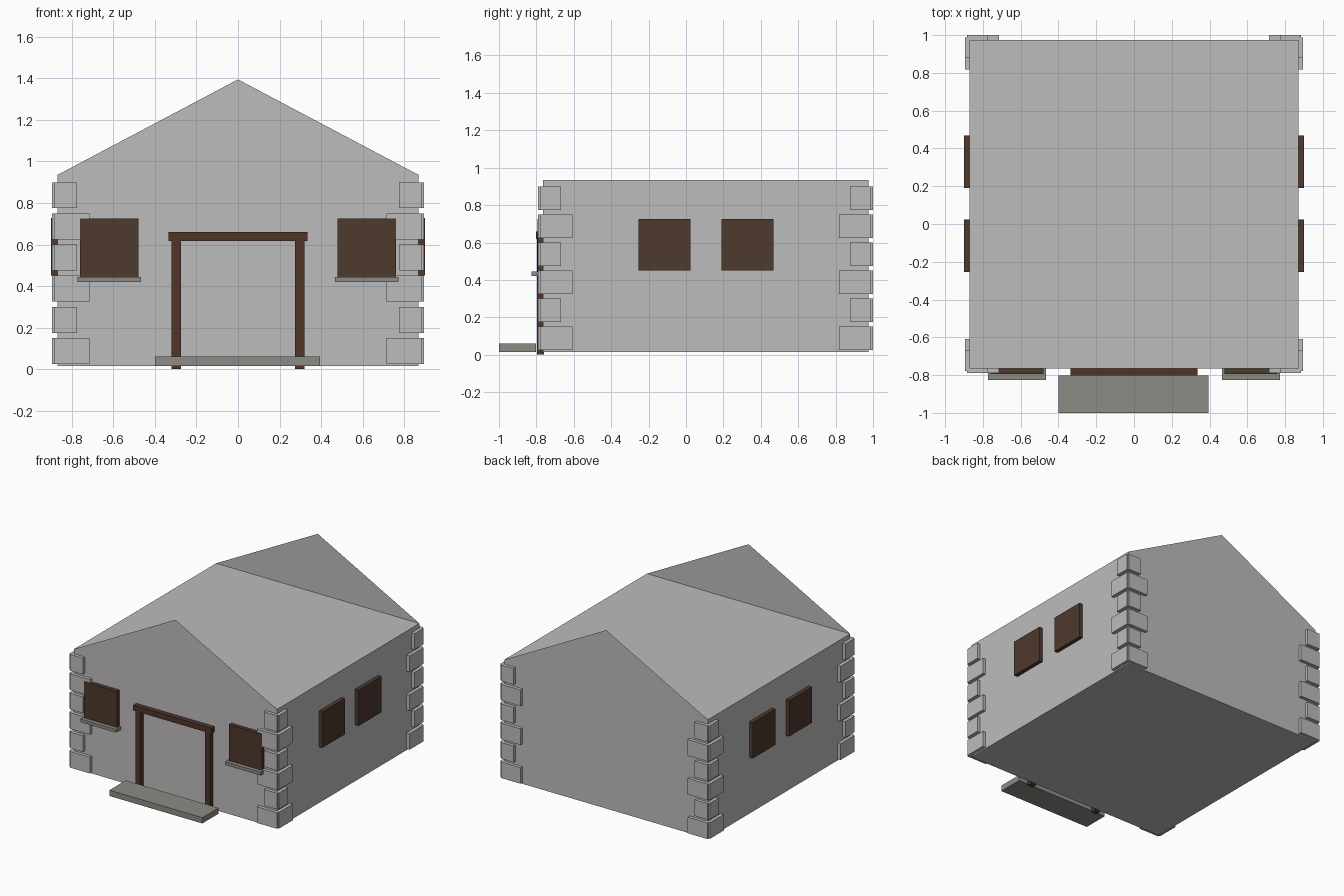
import bpy

if "Cube" in bpy.data.objects:
    bpy.data.objects.remove(bpy.data.objects["Cube"])


def material(name, rgb):
    m = bpy.data.materials.new(name)
    m.diffuse_color = (*rgb, 1.0)
    m.use_nodes = True
    m.node_tree.nodes["Principled BSDF"].inputs["Base Color"].default_value = m.diffuse_color
    return m


STONE = material("pale stone", (0.515, 0.503, 0.509))
SLAB = material("slab grey", (0.258, 0.262, 0.235))
WOOD = material("dark wood", (0.077, 0.041, 0.026))
FRAME = material("frame wood", (0.080, 0.036, 0.022))


def mesh_object(name, verts, faces, mat):
    me = bpy.data.meshes.new(name)
    me.from_pydata(verts, [], faces)
    me.materials.append(mat)
    ob = bpy.data.objects.new(name, me)
    bpy.context.collection.objects.link(ob)
    return ob


def box(name, xs, ys, zs, mat):
    """Box from two limits on each axis."""
    (x0, x1), (y0, y1), (z0, z1) = sorted(xs), sorted(ys), sorted(zs)
    verts = [(x, y, z) for x in (x0, x1) for y in (y0, y1) for z in (z0, z1)]
    faces = [(0, 1, 3, 2), (4, 6, 7, 5), (0, 4, 5, 1),
             (2, 3, 7, 6), (0, 2, 6, 4), (1, 5, 7, 3)]
    return mesh_object(name, verts, faces, mat)


W, FRONT, BACK = 0.87, -0.765, 0.975
BASE, EAVE, PEAK = 0.015, 0.935, 1.395

# House shell: thin gable end walls rising above a flat roof deck
profile = [(-W, BASE), (W, BASE), (W, EAVE), (0, PEAK), (-W, EAVE)]
shell = [(x, y, z) for y in (FRONT, BACK) for x, z in profile]
mesh_object("house_walls", shell,
            [(0, 1, 2, 3, 4), (9, 8, 7, 6, 5), (1, 6, 7, 2),
             (0, 4, 9, 5), (0, 5, 6, 1), (2, 7, 9, 4)], STONE)

# Corner stones: alternating long and short blocks on both faces of each corner
for sx, side in ((-1, "left"), (1, "right")):
    for wall, sy, end in ((FRONT, -1, "front"), (BACK, 1, "back")):
        for i in range(6):
            z = 0.025 + 0.15 * i
            length = 0.17 if i % 2 == 0 else 0.11
            zs = (z, z + 0.125)
            tag = f"{end}_{side}_{i + 1}"
            box("corner_stone_" + tag,
                (sx * (W + 0.015), sx * (W + 0.015 - length)),
                (wall - sy * 0.005, wall + sy * 0.025), zs, STONE)
            box("corner_stone_side_" + tag,
                (sx * (W - 0.005), sx * (W + 0.026)),
                (wall + sy * 0.013, wall + sy * (0.013 - length)), zs, STONE)

    # Front window shutter and sill
    box("front_window_" + side, (sx * 0.48, sx * 0.76),
        (-0.795, FRONT + 0.005), (0.445, 0.725), WOOD)
    box("window_sill_" + side, (sx * 0.467, sx * 0.772),
        (-0.825, FRONT + 0.005), (0.42, 0.445), SLAB)

    # Side windows
    for n, y in enumerate((-0.255, 0.19)):
        box(f"side_window_{side}_{n + 1}", (sx * (W - 0.005), sx * 0.9),
            (y, y + 0.278), (0.45, 0.727), WOOD)

    # Door posts
    box("door_post_" + side, (sx * 0.275, sx * 0.32),
        (-0.797, FRONT + 0.005), (0.0, 0.62), FRAME)

# Door lintel and front step
box("door_lintel", (-0.335, 0.335), (-0.803, FRONT + 0.005), (0.618, 0.66), FRAME)
box("front_step", (-0.4, 0.395), (-1.0, -0.802), (BASE, 0.06), SLAB)
